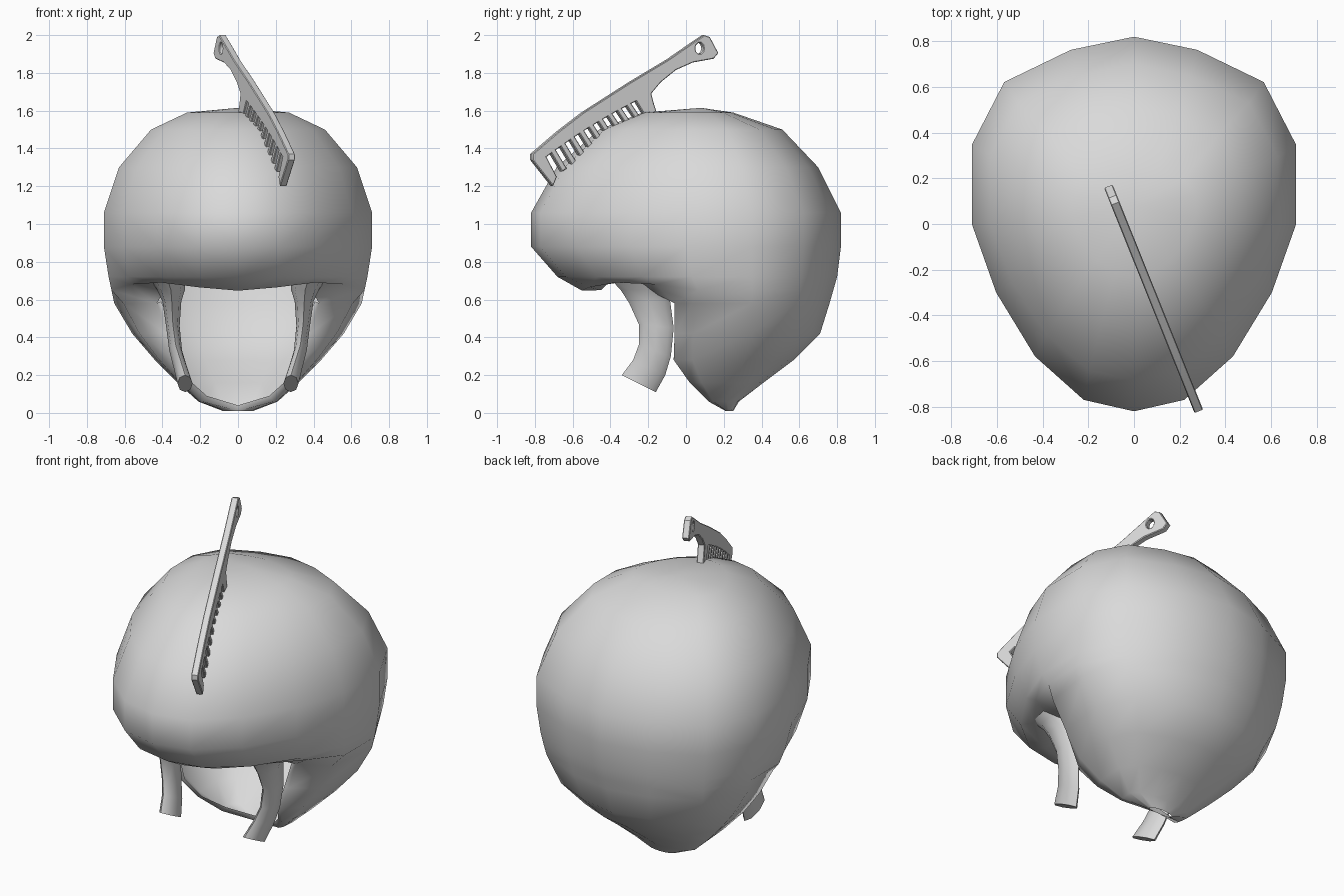
import bpy, bmesh, math
from mathutils import Matrix

if "Cube" in bpy.data.objects:
    bpy.data.objects.remove(bpy.data.objects["Cube"])

grey = bpy.data.materials.new("plain grey")
grey.diffuse_color = (0.7, 0.7, 0.7, 1)
grey.use_nodes = True
grey.node_tree.nodes["Principled BSDF"].inputs["Base Color"].default_value = grey.diffuse_color


def finish(ob, angle):
    ob.data.materials.clear()
    ob.data.materials.append(grey)
    bpy.ops.object.select_all(action='DESELECT')
    ob.select_set(True)
    bpy.context.view_layer.objects.active = ob
    bpy.ops.object.shade_smooth_by_angle(angle=math.radians(angle))


def add_mesh(name, bm, angle):
    me = bpy.data.meshes.new(name)
    bm.to_mesh(me)
    bm.free()
    ob = bpy.data.objects.new(name, me)
    bpy.context.collection.objects.link(ob)
    finish(ob, angle)
    return ob


# ---- hair shell: half outline from back centre to front centre ----
PROFILE = [(0, 1), (.39, .91), (.8, .69), (1, .26), (1, -.18),
           (.85, -.48), (.61, -.76), (.31, -.95), (0, -1)]
# upper rings: z, front y, back y, half width, y of widest point
UPPER = [(1.59, -.23, .25, .27, .08), (1.50, -.46, .51, .46, .12),
         (1.30, -.685, .70, .63, .15), (1.06, -.82, .82, .71, .18),
         (.88, -.82, .82, .71, .18), (.72, -.68, .80, .685, .19),
         (.65, -.55, .78, .67, .2)]
# the fringe hem lifts towards the temples
HEM_LIFT = [0, 0, 0, 0, 0, .03, .04, .015, -.003]
# lower rings, open at the face: z, back y, half width, widest y, edge x, edge y
LOWER = [(.58, .76, .655, .2, .43, -.06), (.42, .71, .56, .22, .38, -.06),
         (.28, .57, .44, .22, .335, -.065), (.16, .41, .32, .2, .28, .02),
         (.06, .28, .21, .19, .19, .12), (.01, .25, .08, .22, 0, .21)]
HAIRLINE = [(.36, -.3, .70), (.2, -.42, .68), (0, -.45, .65)]

bm = bmesh.new()
for s in (1, -1):
    rings = []
    for z, yf, yb, w, yc in UPPER:
        lift = HEM_LIFT if z == .65 else [0] * 9
        rings.append([bm.verts.new((s * w * a, yc + b * ((yb - yc) if b > 0 else (yc - yf)), z + h))
                      for (a, b), h in zip(PROFILE, lift)])
    for z, yb, w, yc, xe, ye in LOWER:
        pts = [(w * a, yc + b * (yb - yc)) for a, b in PROFILE[:4]]
        pts += [(.55 * w + .35 * (w * .75 + xe * .5), ye + .35 * (yc - ye)), (xe, ye)]
        rings.append([bm.verts.new((s * x, y, z)) for x, y in pts])
    # fringe underside runs in to the hairline, a narrow lip lines the lower opening
    n = len(UPPER)
    under = [rings[n][5]] + [bm.verts.new((s * x, y, z)) for x, y, z in HAIRLINE]
    rim = [r[5] for r in rings[n:]]
    lip = [bm.verts.new((s * max(0, xe - .025), ye, z + (.03 if z < .1 else .01)))
           for z, yb, w, yc, xe, ye in LOWER]
    strips = list(zip(rings, rings[1:])) + [(rings[n - 1][5:], under), (rim, lip)]
    for a, b in strips:
        for j in range(min(len(a), len(b)) - 1):
            bm.faces.new((a[j], a[j + 1], b[j + 1], b[j]))
    top = bm.verts.new((0, .08, 1.615))
    for j in range(8):
        bm.faces.new((top, rings[0][j + 1], rings[0][j]))
bmesh.ops.remove_doubles(bm, verts=bm.verts, dist=.0005)
bmesh.ops.recalc_face_normals(bm, faces=bm.faces)
# make sure the outside is the front of each face
bm.faces.ensure_lookup_table()
if max(bm.faces, key=lambda f: f.calc_center_median().z).normal.z < 0:
    bmesh.ops.reverse_faces(bm, faces=bm.faces)
add_mesh("hair_shell", bm, 80)

# ---- side locks: front (y, z), back (y, z), x, half thickness ----
LOCK = [(-.42, .73, -.05, .73, .38, .10), (-.345, .65, -.07, .66, .355, .075),
        (-.30, .58, -.085, .6, .35, .05), (-.25, .47, -.065, .45, .345, .036),
        (-.25, .36, -.08, .3, .33, .034), (-.28, .28, -.11, .2, .305, .036),
        (-.34, .2, -.16, .11, .28, .04)]
for s, side in ((1, "right"), (-1, "left")):
    bm = bmesh.new()
    rings = []
    for fy, fz, by, bz, x, t in LOCK:
        ring = []
        for k in range(8):
            a = math.tau * k / 8
            m = (1 - math.cos(a)) / 2
            ring.append(bm.verts.new((s * (x + t * math.sin(a)),
                                      fy + (by - fy) * m, fz + (bz - fz) * m)))
        rings.append(ring)
    for a, b in zip(rings, rings[1:]):
        for k in range(8):
            bm.faces.new((a[k], a[(k + 1) % 8], b[(k + 1) % 8], b[k]))
    bm.faces.new(rings[0])
    bm.faces.new(rings[-1])
    bmesh.ops.recalc_face_normals(bm, faces=bm.faces)
    add_mesh("side_lock_" + side, bm, 50)


# ---- comb: flat outline with teeth and a hole in the handle ----
def edge(t):
    return (-.27 - .475 * t, 1.65 - .295 * t + .06 * t * (1 - t))


def tip(t):
    y, z = edge(t)
    return (y + .085 - .03 * t, z - .125 + .03 * t)


outline = [(-.82, 1.34), (-.82, 1.37), (-.68, 1.49), (-.55, 1.59), (-.3, 1.75), (-.1, 1.87),
           (.03, 1.96), (.09, 2.0), (.12, 1.99), (.165, 1.905), (.14, 1.875),
           (.03, 1.855), (-.06, 1.815), (-.14, 1.75), (-.19, 1.69), (-.18, 1.65), (-.155, 1.57),
           (-.21, 1.55)]
TEETH = 9
GAP = .52
for i in range(TEETH + 1):
    t0, t1, t2 = [(i + f) / (TEETH + GAP) for f in (0, GAP, 1)]
    outline += [edge(t0), edge(t1)]
    if i < TEETH:
        outline += [tip(t1), tip(t2)]
outline += [(-.69, 1.25), (-.71, 1.2)]
hole = [(.065 + .022 * math.cos(math.tau * k / 10), 1.93 + .03 * math.sin(math.tau * k / 10))
        for k in range(10)]

cu = bpy.data.curves.new("comb", 'CURVE')
cu.dimensions = '2D'
cu.fill_mode = 'BOTH'
cu.extrude = .016
cu.bevel_depth = .004
cu.bevel_resolution = 0
cu.offset = -.004
for pts in (outline, hole):
    sp = cu.splines.new('POLY')
    sp.points.add(len(pts) - 1)
    for p, (u, v) in zip(sp.points, pts):
        p.co = (u, v, 0, 1)
    sp.use_cyclic_u = True
comb = bpy.data.objects.new("comb", cu)
bpy.context.collection.objects.link(comb)
bpy.ops.object.select_all(action='DESELECT')
comb.select_set(True)
bpy.context.view_layer.objects.active = comb
bpy.ops.object.convert(target='MESH')
comb = bpy.context.view_layer.objects.active
# stand the comb up along its slanted line across the head
comb.data.transform(Matrix(((-.402, 0, .93, -.046), (1, 0, .37, 0), (0, 1, 0, 0), (0, 0, 0, 1))))
finish(comb, 40)
